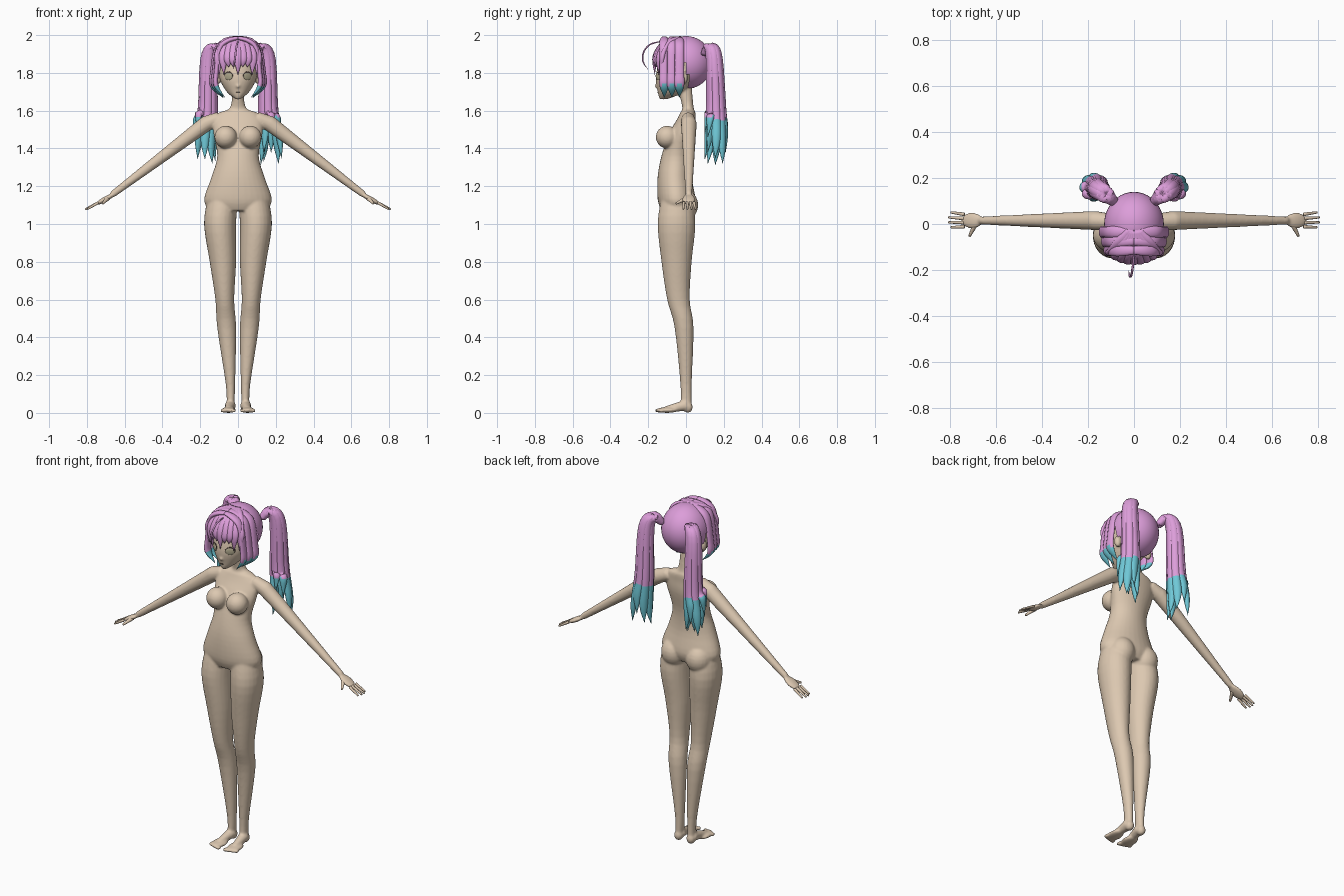
import bpy, bmesh, math, random
from mathutils import Vector, Matrix

random.seed(4)
cube = bpy.data.objects.get("Cube")
if cube:
    bpy.data.objects.remove(cube, do_unlink=True)


def material(name, *rgb):
    m = bpy.data.materials.new(name)
    m.use_nodes = True
    m.diffuse_color = (*rgb, 1)
    m.node_tree.nodes["Principled BSDF"].inputs["Base Color"].default_value = (*rgb, 1)
    return m


SKIN = material("skin", .72, .58, .44)
PINK = material("hair pink", .72, .34, .7)
TEAL = material("hair teal", .16, .58, .68)
EYE = material("eye olive", .44, .4, .27)
DARK = material("lash brown", .07, .05, .04)
SIDES = {"left": 1, "right": -1}


def resample(rows, steps=4):
    """Smooth spline through rows of position and radii."""
    last = len(rows) - 1
    result = []
    for i in range(last):
        before, start, end, after = (rows[min(max(i + k, 0), last)] for k in (-1, 0, 1, 2))
        for j in range(steps):
            t = j / steps
            row = []
            for p, q, r, s in zip(before, start, end, after):
                lead, tail = (r - p) / 2, (s - q) / 2
                bend = 3 * (r - q) - 2 * lead - tail
                twist = lead + tail - 2 * (r - q)
                row.append(q + t * (lead + t * (bend + t * twist)))
            result.append(row)
    return result + [list(rows[last])]


def tube(bm, rows, hint=None, segs=12):
    """Elliptical loft of (x, y, z, wide, deep) rows; without a hint the rings stay level."""
    rows = resample(rows)
    centres = [Vector(row[:3]) for row in rows]
    rings = []
    for i, (centre, row) in enumerate(zip(centres, rows)):
        u, v = Vector((1, 0, 0)), Vector((0, 1, 0))
        if hint:
            ahead = centres[min(i + 1, len(centres) - 1)]
            tangent = (ahead - centres[max(i - 1, 0)]).normalized()
            u = Vector(hint)
            u = (u - tangent * u.dot(tangent)).normalized()
            v = tangent.cross(u)
        wide, deep = (max(radius, .001) for radius in row[3:])
        angles = [math.tau * k / segs for k in range(segs)]
        rings.append([bm.verts.new(centre + u * wide * math.cos(a) + v * deep * math.sin(a))
                      for a in angles])
    for low, high in zip(rings, rings[1:]):
        for k in range(segs):
            n = (k + 1) % segs
            bm.faces.new((low[k], low[n], high[n], high[k]))
    bm.faces.new(rings[0][::-1])
    bm.faces.new(rings[-1])


def ball(bm, centre, radii, angle=0, axis="Z", segs=24):
    matrix = Matrix.Translation(centre) @ Matrix.Rotation(angle, 4, axis) @ Matrix.Diagonal((*radii, 1))
    bmesh.ops.create_uvsphere(bm, u_segments=segs, v_segments=segs // 2, radius=1, matrix=matrix)


def limb(bm, start, end, thick, thin):
    """Straight tapered limb with a rounded end."""
    rows = []
    for t in (0, .5, 1):
        radius = thick + (thin - thick) * t
        rows.append((*Vector(start).lerp(Vector(end), t), radius, radius))
    tube(bm, rows, hint=(1, 1, 1), segs=16)
    ball(bm, end, (thin, thin, thin), segs=16)


def lock(bm, points, wide, deep, hint):
    """Hair lock: slim root, full body and pointed tip."""
    last = len(points) - 1
    rows = []
    for i, point in enumerate(points):
        fullness = 0 if i == last else .7 if i == 0 else 1
        rows.append((*point, wide * fullness, deep * fullness))
    tube(bm, rows, hint)


def drape(start, end):
    """Path that arches over the skull from the parting outwards."""
    return [(*Vector(start).lerp(Vector(end), math.sin(a)), 1.86 + .125 * math.cos(a))
            for a in (0, .5, 1)]


def finish(name, bm, *mats, dip=0):
    """Make the object; faces below the dip height take the second material."""
    bmesh.ops.recalc_face_normals(bm, faces=bm.faces[:])
    for face in bm.faces:
        face.smooth = True
        face.material_index = int(face.calc_center_median().z < dip)
    mesh = bpy.data.meshes.new(name)
    bm.to_mesh(mesh)
    bm.free()
    for mat in mats:
        mesh.materials.append(mat)
    ob = bpy.data.objects.new(name, mesh)
    bpy.context.collection.objects.link(ob)
    return ob


# Torso and neck as (height, depth position, half width, half depth)
torso = [(1.07, -.05, .15, .08), (1.13, -.05, .18, .1), (1.25, -.06, .14, .09), (1.36, -.05, .11, .08),
         (1.48, -.02, .13, .07), (1.55, 0, .13, .05), (1.59, .01, .1, .04), (1.62, .01, .04, .03),
         (1.74, -.01, .03, .04)]
head = [(1.66, -.12, .01, .02), (1.7, -.08, .06, .07), (1.78, -.05, .1, .11), (1.9, -.02, .1, .11),
        (1.96, -.02, .04, .05)]
leg = [(.08, -.05, 1.14, .08, .08), (.095, -.05, 1, .085, .1), (.08, -.05, .8, .07, .08),
       (.07, -.04, .6, .05, .06), (.06, -.01, .45, .05, .05), (.04, 0, .15, .025, .03),
       (.04, 0, .03, .02, .03)]

# Body fused from overlapping volumes
bm = bmesh.new()
for profile in (torso, head):
    tube(bm, [(0, y, z, wide, deep) for z, y, wide, deep in profile], segs=32)
ball(bm, (0, -.153, 1.73), (.01, .015, .01))
for s in SIDES.values():
    ball(bm, (s * .065, -.1, 1.46), (.06, .06, .06))
    ball(bm, (s * .08, -.015, 1.1), (.075, .08, .085))
    ball(bm, (s * .105, -.01, 1.775), (.02, .02, .035))
    tube(bm, [(s * x, *rest) for x, *rest in leg], segs=24)
    # Heel, instep, sole and toes
    ball(bm, (s * .04, .01, .03), (.025, .026, .03))
    limb(bm, (s * .04, 0, .04), (s * .05, -.1, .02), .03, .018)
    ball(bm, (s * .05, -.1, .015), (.04, .06, .015))
    for i in range(5):
        ball(bm, (s * (.02 + .016 * i), -.15 + .005 * i, .012), (.01, .018, .011), segs=12)
    # Shoulder, arm and palm
    limb(bm, (s * .1, .01, 1.56), (s * .17, .015, 1.53), .035, .042)
    limb(bm, (s * .17, .015, 1.53), (s * .66, .015, 1.16), .042, .018)
    ball(bm, (s * .705, .015, 1.13), (.055, .035, .014), s * .5, "Y")
body = finish("body", bm, SKIN)
fuse = body.modifiers.new("fuse", "REMESH")
fuse.mode = "VOXEL"
fuse.voxel_size = .006
fuse.use_smooth_shade = True
body.modifiers.new("soften", "SMOOTH").iterations = 8

for word, s in SIDES.items():
    # Fingers and thumb
    bm = bmesh.new()
    for i in range(4):
        y = -.012 + .018 * i
        reach = .805 if i in (1, 2) else .795
        limb(bm, (s * .74, y, 1.113), (s * reach, y * 1.2, 1.08), .008, .005)
    limb(bm, (s * .69, 0, 1.135), (s * .715, -.05, 1.11), .012, .006)
    finish(word + "_fingers", bm, SKIN)

    # Eye plate with the lash rim just behind and above it
    for part, mat, y, z, wide in (("_lash", DARK, -.144, 1.787, .028), ("_eye", EYE, -.146, 1.782, .025)):
        bm = bmesh.new()
        ball(bm, (s * .05, y, z), (wide, .0045, .02), s * .6)
        finish(word + part, bm, mat)

    # Side locks with dipped tips
    bm = bmesh.new()
    for i in range(3):
        y, out = -.115 + .04 * i, .115 + .01 * i
        points = drape((0, y), (s * out, y))
        points += [(s * out, y, 1.8), (s * out, y, 1.73), (s * out * .6, y, 1.67)]
        lock(bm, points, .025, .013, hint=(0, 1, 0))
    finish(word + "_side_locks", bm, PINK, TEAL, dip=1.735)

    # Twin tail: strands ring a drooping core and spread towards their tips
    bm = bmesh.new()
    strands = 8
    for i in range(strands):
        angle = math.tau * i / strands
        dx, dy = math.cos(angle), math.sin(angle)
        tip = random.uniform(1.3, 1.5)
        core = [(.09, .1, 1.9), (.125, .13, 1.94), (.155, .15, 1.87), (.16, .16, 1.6),
                (.175, .16, tip + .1), (.175, .155, tip)]
        points = []
        for k, (x, y, z) in enumerate(core):
            spread = .01 + .009 * k
            points.append((s * (x + spread * dx), y + spread * dy, z))
        lock(bm, points, .023, .017, hint=(-s * dy, dx, 0))
    finish(word + "_twin_tail", bm, PINK, TEAL, dip=1.57)

# Mouth
bm = bmesh.new()
ball(bm, (0, -.15, 1.697), (.011, .004, .002))
finish("mouth", bm, DARK)

# Hair cap, open around the face and ears
bm = bmesh.new()
ball(bm, (0, 0, 1.855), (.13, .14, .14), segs=40)
centres = {face: face.calc_center_median() for face in bm.faces}
opening = [face for face, centre in centres.items() if centre.y < .01 and centre.z < 1.85]
bmesh.ops.delete(bm, geom=opening, context="FACES")
finish("hair_cap", bm, PINK)

# Fringe locks fanned over the forehead
bm = bmesh.new()
for i in range(-4, 5):
    x = .026 * i
    y = -.025 - .14 * math.sqrt(1 - (x / .15) ** 2)
    low = 1.83 if abs(i) in (1, 2) else 1.79
    points = drape((x * .2, -.03), (x, y)) + [(x, y, 1.87), (x * .95, y, low)]
    lock(bm, points, .023, .014, hint=(1, 0, 0))
finish("fringe", bm, PINK)

# Stray curl above the forehead
bm = bmesh.new()
curl = [(-.01 * a, -.14 - .09 * math.sin(a), 1.88 + .085 * math.cos(a)) for a in (0, .6, 1.2, 1.8, 2.4)]
lock(bm, curl, .005, .004, hint=(1, 0, 0))
finish("stray_curl", bm, PINK)
